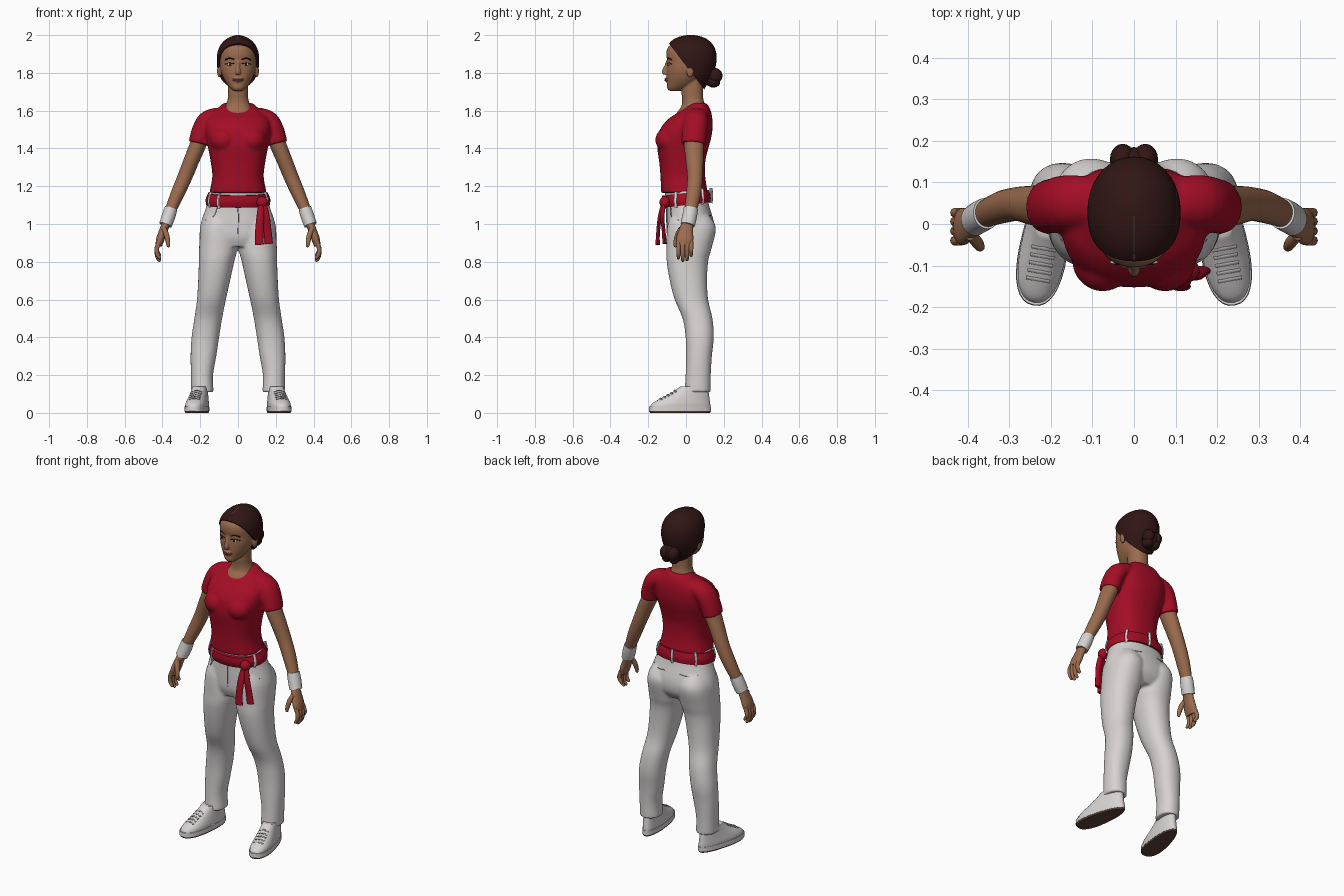
import bpy, bmesh, math
from mathutils import Vector, Matrix
from mathutils.bvhtree import BVHTree

if "Cube" in bpy.data.objects:
    bpy.data.objects.remove(bpy.data.objects["Cube"])


def material(name, r, g, b):
    m = bpy.data.materials.new(name)
    m.use_nodes = True
    m.diffuse_color = (r, g, b, 1)
    m.node_tree.nodes["Principled BSDF"].inputs["Base Color"].default_value = (r, g, b, 1)
    return m


RED = material("red cloth", .37, .004, .018)
WHITE = material("white cloth", .68, .65, .65)
SKIN = material("skin", .33, .15, .077)
HAIR = material("dark brown hair", .03, .008, .007)
SOLE = material("brown sole", .11, .055, .035)
DARK = material("eye and brow dark", .02, .01, .008)
EYE = material("eye white", .6, .55, .5)
LIP = material("lips", .3, .09, .06)
SEAM = material("grey seams and laces", .36, .35, .36)


def spline(rows, steps):
    """Smooth in-between rows through the given rows."""
    rows = [tuple(map(float, r)) for r in rows]
    out = []
    for i in range(len(rows) - 1):
        a, b, c, d = rows[max(i - 1, 0)], rows[i], rows[i + 1], rows[min(i + 2, len(rows) - 1)]
        for k in range(steps):
            t = k / steps
            out.append([q + .5 * t * (r - p + t * (2*p - 5*q + 4*r - s + t * (3*(q - r) + s - p)))
                        for p, q, r, s in zip(a, b, c, d)])
    return out + [list(rows[-1])]


def bridge(bm, rings):
    """Join rings of points into a closed skin."""
    rings = [[bm.verts.new(p) for p in ring] for ring in rings]
    n = len(rings[0])
    for lo, hi in zip(rings, rings[1:]):
        for i in range(n):
            bm.faces.new((lo[i], lo[(i+1) % n], hi[(i+1) % n], hi[i]))
    bm.faces.new(rings[0][::-1])
    bm.faces.new(rings[-1])
    return [v for r in rings for v in r]


def loft(bm, rows, s=1, power=2.2, n=36, steps=4):
    """Level cross-sections: rows of z, x0, x1, y0, y1."""
    rings = []
    for z, x0, x1, y0, y1 in spline(rows, steps):
        ring = []
        for i in range(n):
            a = math.tau * i / n
            c, d = math.cos(a), math.sin(a)
            u = math.copysign(abs(c) ** (2 / power), c)
            v = math.copysign(abs(d) ** (2 / power), d)
            ring.append((s * ((x0+x1) / 2 + u * (x1-x0) / 2), (y0+y1) / 2 + v * (y1-y0) / 2, z))
        rings.append(ring)
    return bridge(bm, rings)


def stack(bm, rows, **kw):
    """Symmetric cross-sections: rows of z, half width, y0, y1."""
    return loft(bm, [(z, -w, w, a, b) for z, w, a, b in rows], **kw)


def tube(bm, rows, s=1, n=14, steps=4):
    """Sections square to a path: rows of x, y, z, side radius, depth radius."""
    pts = spline(rows, steps)
    rings = []
    for i, (x, y, z, ra, rb) in enumerate(pts):
        t = (Vector(pts[min(i+1, len(pts)-1)][:3]) - Vector(pts[max(i-1, 0)][:3])).normalized()
        ref = Vector((1, 0, 0)) if abs(t.y) > .8 else Vector((0, 1, 0))
        side = t.cross(ref).normalized()
        deep = side.cross(t)
        ring = [Vector((x, y, z)) + side * ra * math.cos(math.tau * k / n)
                + deep * rb * math.sin(math.tau * k / n) for k in range(n)]
        rings.append([(s * p.x, p.y, p.z) for p in ring])
    return bridge(bm, rings)


def blob(bm, centre, size):
    m = Matrix.Translation(centre) @ Matrix.Diagonal((*size, 1))
    bmesh.ops.create_uvsphere(bm, u_segments=20, v_segments=12, radius=1, matrix=m)


def finish(name, bm, mat, voxel=0, smooth=4):
    bmesh.ops.recalc_face_normals(bm, faces=bm.faces)
    me = bpy.data.meshes.new(name)
    bm.to_mesh(me)
    bm.free()
    me.materials.append(mat)
    for p in me.polygons:
        p.use_smooth = True
    ob = bpy.data.objects.new(name, me)
    bpy.context.collection.objects.link(ob)
    if voxel:
        r = ob.modifiers.new("blend", 'REMESH')
        r.mode, r.voxel_size, r.use_smooth_shade = 'VOXEL', voxel, True
        f = ob.modifiers.new("soften", 'SMOOTH')
        f.factor, f.iterations = .5, smooth
    else:
        me.set_sharp_from_angle(angle=math.radians(45))
    return ob


def caster(ob):
    """Return a function that drops a point onto the object's surface."""
    bpy.context.view_layer.update()
    tree = BVHTree.FromObject(ob, bpy.context.evaluated_depsgraph_get())
    def cast(p, d):
        hit = tree.ray_cast(Vector(p), Vector(d))[0]
        return hit if hit else Vector(p) + Vector(d)
    return cast


FRONT, BACK, DOWN = (0, 1, 0), (0, -1, 0), (0, 0, -1)
SIDES = (1, -1)

# shirt: trunk, bust and sleeves
bm = bmesh.new()
stack(bm, [(1.165, .152, -.132, .115), (1.25, .136, -.135, .102), (1.33, .145, -.142, .102),
           (1.40, .158, -.152, .118), (1.45, .168, -.15, .132), (1.5, .174, -.138, .14),
           (1.55, .168, -.1, .14), (1.585, .14, -.052, .135), (1.615, .105, -.012, .125),
           (1.64, .08, .03, .108)], power=2.4)
for s in SIDES:
    blob(bm, (s * .075, -.085, 1.445), (.075, .078, .07))
    tube(bm, [(.1, .055, 1.575, .045, .06), (.16, .052, 1.545, .055, .066),
              (.192, .045, 1.49, .054, .066), (.21, .04, 1.425, .053, .065)], s, n=24)
finish("shirt", bm, RED, .008)

# trousers: hips and legs
bm = bmesh.new()
stack(bm, [(1.18, .148, -.115, .108), (1.1, .166, -.103, .122), (1.0, .198, -.103, .15),
           (.93, .203, -.1, .145), (.88, .19, -.08, .11)])
for s in SIDES:
    loft(bm, [(1.05, .03, .17, -.08, .12), (.98, .008, .198, -.1, .158), (.87, .004, .206, -.103, .135),
              (.8, .02, .207, -.102, .117), (.7, .042, .211, -.086, .112), (.6, .064, .217, -.06, .117),
              (.5, .084, .231, -.018, .14), (.4, .1, .246, -.002, .147), (.3, .115, .251, 0, .137),
              (.2, .132, .249, -.002, .131), (.11, .129, .248, -.008, .13)], s)
trousers = finish("trousers", bm, WHITE, .008)

# trouser fly, pocket and yoke seams
cast = caster(trousers)
bm = bmesh.new()
def seam(path, d):
    tube(bm, [(*cast((x, -d[1], z), d), .0025, .0025) for x, z in path], n=6)
seam([(0, 1.09), (.002, 1.03), (0, .95)], FRONT)
for s in SIDES:
    seam([(s * .11, 1.09), (s * .13, 1.04), (s * .175, 1.02)], FRONT)
    seam([(s * .05, 1.05), (s * .1, 1.045), (s * .15, 1.055)], BACK)
finish("trouser_seams", bm, SEAM)

# sash round the waist, with knot and hanging tails
bm = bmesh.new()
band = stack(bm, [(1.1, .168, -.117, .13), (1.13, .171, -.128, .131), (1.165, .158, -.128, .122)], n=48)
for v in band:
    v.co.z += .12 * v.co.y
blob(bm, (.128, -.112, 1.115), (.03, .028, .032))
tube(bm, [(.125, -.115, 1.12, .014, .012), (.118, -.138, 1.04, .02, .011),
          (.112, -.148, .95, .022, .01), (.113, -.15, .89, .024, .012)])
tube(bm, [(.135, -.115, 1.12, .014, .012), (.147, -.125, 1.04, .02, .011),
          (.157, -.118, .96, .021, .01), (.163, -.113, .895, .022, .012)])
finish("sash", bm, RED)

# belt loops over the sash
bm = bmesh.new()
for deg in (232, 205, 335, 40, 90, 140):
    a = math.radians(deg)
    x, y = .163 * math.cos(a), .002 + .13 * math.sin(a)
    tube(bm, [(x, y, 1.095 + .12 * y, .008, .008), (x * 1.04, y * 1.03, 1.13 + .12 * y, .008, .008),
              (x * .97, y, 1.175 + .12 * y, .008, .008)], n=8)
finish("belt_loops", bm, WHITE)

# arms and hands
bm = bmesh.new()
for s in SIDES:
    tube(bm, [(.195, .042, 1.48, .042, .052), (.212, .042, 1.42, .043, .052), (.245, .045, 1.34, .041, .047),
              (.281, .048, 1.25, .039, .041), (.32, .04, 1.16, .036, .039), (.358, .024, 1.07, .029, .033),
              (.378, .01, 1.01, .023, .031), (.395, 0, .965, .022, .038), (.411, -.006, .92, .022, .045),
              (.42, -.008, .885, .017, .04)], s, n=24)
    for y, tip in ((-.04, .815), (-.017, .802), (.006, .806), (.027, .828)):
        tube(bm, [(.418, y, .905, .012, .012), (.43, y, .87, .012, .012), (.427, y, tip + .025, .011, .011),
                  (.414, y, tip + .004, .008, .008), (.411, y, tip, .003, .003)], s, n=10)
    tube(bm, [(.392, -.025, .975, .014, .016), (.378, -.044, .94, .014, .015), (.371, -.054, .905, .012, .012),
              (.369, -.057, .882, .008, .008), (.369, -.058, .877, .003, .003)], s, n=12)
finish("arms_and_hands", bm, SKIN)

# wristbands
bm = bmesh.new()
for s in SIDES:
    tube(bm, [(.354, .026, 1.083, .034, .038), (.368, .019, 1.04, .036, .039), (.384, .009, .995, .034, .038)],
         s, n=24)
finish("wristbands", bm, WHITE)

# head, neck, nose and ears
bm = bmesh.new()
stack(bm, [(1.705, .025, -.09, -.03), (1.72, .042, -.1, .01), (1.745, .062, -.1, .05), (1.78, .081, -.102, .08),
           (1.82, .093, -.102, .1), (1.86, .098, -.1, .125), (1.9, .098, -.104, .135),
           (1.935, .088, -.096, .13), (1.965, .06, -.06, .1), (1.98, .03, -.02, .07)])
stack(bm, [(1.56, .09, -.06, .11), (1.595, .085, -.044, .115), (1.625, .067, -.024, .103),
           (1.66, .055, -.02, .092), (1.7, .053, -.024, .09), (1.76, .053, -.02, .09)])
tube(bm, [(0, -.094, 1.862, .008, .012), (0, -.103, 1.835, .01, .012), (0, -.112, 1.808, .014, .016),
          (0, -.108, 1.793, .016, .012)], n=12)
blob(bm, (0, -.098, 1.765), (.026, .014, .016))
for s in SIDES:
    blob(bm, (s * .099, .022, 1.81), (.012, .02, .034))
head = finish("head_and_neck", bm, SKIN, .005, 3)

# face details laid on the head
cast = caster(head)
whites, darks, lips = bmesh.new(), bmesh.new(), bmesh.new()
for s in SIDES:
    eye = cast((s * .041, -1, 1.845), FRONT)
    blob(whites, eye, (.017, .005, .0075))
    blob(darks, eye + Vector((0, -.003, 0)), (.007, .004, .007))
    for z, w, arch in ((1.874, .0035, .007), (1.852, .0022, .003)):
        path = [(s * .02, z - .003), (s * .045, z + arch - .003), (s * .068, z - .006)]
        tube(darks, [(*cast((x, -1, h), FRONT), w, .0025) for x, h in path], n=8)
for z, w in ((1.768, .0035), (1.76, .0045)):
    tube(lips, [(*cast((x, -1, z), FRONT), w if x == 0 else w * .4, .004) for x in (-.027, 0, .027)], n=8)
finish("eyes", whites, EYE)
finish("irises_and_brows", darks, DARK)
finish("lips", lips, LIP)

# hair cap cut along a sloping hairline
bm = bmesh.new()
stack(bm, [(1.69, .05, -.08, .085), (1.74, .082, -.09, .112), (1.8, .104, -.1, .145), (1.85, .112, -.107, .16),
           (1.9, .11, -.109, .161), (1.94, .097, -.1, .148), (1.97, .073, -.074, .123),
           (1.99, .042, -.035, .088), (2.0, .01, .015, .045)], power=2.1)
cut = bmesh.ops.bisect_plane(bm, geom=bm.verts[:] + bm.edges[:] + bm.faces[:], plane_co=(0, .01, 1.825),
                             plane_no=(0, 1.3, 1), clear_inner=True)
bmesh.ops.edgeloop_fill(bm, edges=[e for e in cut["geom_cut"] if isinstance(e, bmesh.types.BMEdge)])
hair = finish("hair", bm, HAIR)

# parting line
cast = caster(hair)
bm = bmesh.new()
tube(bm, [(*cast((0, y, 3), DOWN), .0018, .0018) for y in (-.085, -.065, -.04, -.01, .02)], n=6)
finish("parting", bm, SKIN)

# rolled bun
bm = bmesh.new()
blob(bm, (0, .135, 1.78), (.045, .05, .052))
for s in SIDES:
    blob(bm, (s * .027, .155, 1.785), (.031, .038, .04))
    blob(bm, (s * .024, .145, 1.752), (.028, .036, .03))
finish("bun", bm, HAIR)


# shoes: sole, rim, upper and laces
def shoe_part(name, rows, mat, power=2.3):
    bm = bmesh.new()
    for s in SIDES:
        for v in stack(bm, rows, power=power, steps=3):
            v.co.x *= 1 - 1.2 * v.co.y
            v.co = place(s) @ v.co
    return finish(name, bm, mat)


def place(s):
    return Matrix.Translation((s * .212, -.03, 0)) @ Matrix.Rotation(s * .18, 4, 'Z')


shoe_part("shoe_soles", [(0, .053, -.162, .16), (.01, .056, -.168, .165)], SOLE)
shoe_part("shoe_rims", [(.009, .057, -.169, .166), (.034, .056, -.167, .165)], WHITE)
upper = shoe_part("shoe_uppers", [(.03, .054, -.163, .162), (.048, .054, -.153, .161), (.068, .051, -.122, .158),
                                  (.092, .047, -.075, .155), (.115, .044, -.035, .152), (.14, .042, 0, .15)], WHITE)
cast = caster(upper)
bm = bmesh.new()
for s in SIDES:
    for i in range(5):
        y = -.105 + i * .019
        path = [place(s) @ Vector((x, y, 1)) for x in (-.028, 0, .028)]
        tube(bm, [(*cast(p, DOWN), .004, .005) for p in path], n=8)
finish("shoe_laces", bm, SEAM)
